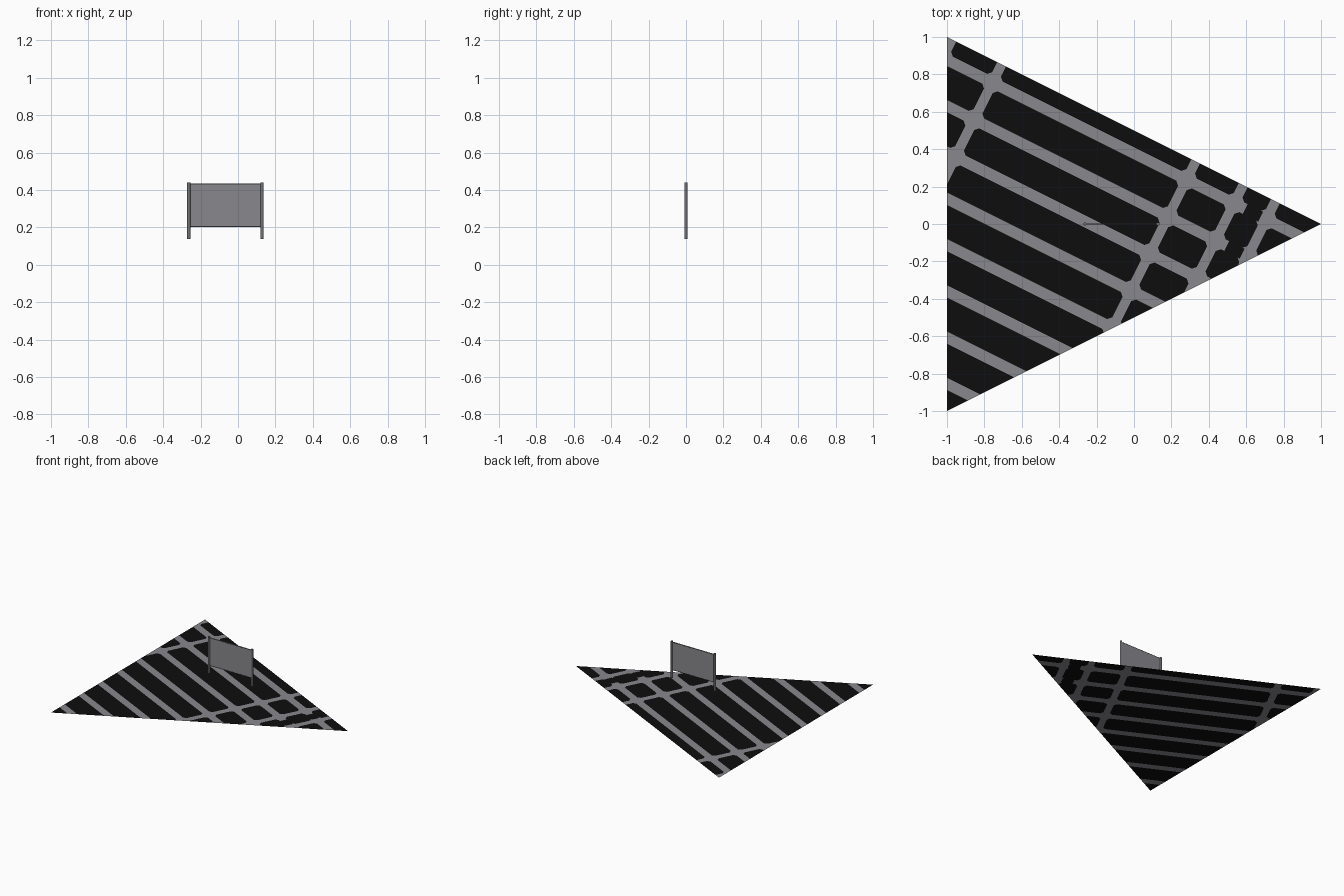
import bpy, bmesh, math
from mathutils import Vector

if "Cube" in bpy.data.objects:
    bpy.data.objects.remove(bpy.data.objects["Cube"])


def material(name, rgb):
    m = bpy.data.materials.new(name)
    m.diffuse_color = (*rgb, 1)
    m.use_nodes = True
    m.node_tree.nodes["Principled BSDF"].inputs["Base Color"].default_value = m.diffuse_color
    return m


BLACK = material("black ground", (0.004, 0.004, 0.004))
GREY = material("grey lines", (0.25, 0.245, 0.265))
DARK = material("dark grey posts", (0.17, 0.168, 0.175))

# Line grid in slanted coordinates: s = x + 2y, t = 2x - y
LONG = [0.755 - 0.495 * i for i in range(8)]     # long stripes, constant s
CROSS = [-2.935, -2.27, 0.325, 0.96, 1.39]       # cross lines, constant t
WS, WT, FILLET = 0.066, 0.058, 0.045
GAP = (1.11, 1.315)                              # break in the long stripes
S_DIR, T_DIR = Vector((1, 2, 0)), Vector((2, -1, 0))


def cut(bm, faces, normal, value):
    geom = set(faces)
    for f in faces:
        geom.update(f.edges)
        geom.update(f.verts)
    bmesh.ops.bisect_plane(bm, geom=list(geom), dist=1e-5,
                           plane_co=normal * (value / normal.length_squared),
                           plane_no=normal.normalized())


def offsets(face):
    c = face.calc_center_median()
    s, t = c.dot(S_DIR), c.dot(T_DIR)
    s0 = min(LONG, key=lambda v: abs(v - s))
    t0 = min(CROSS, key=lambda v: abs(v - t))
    return s, t, s0, t0


def in_corner(face):
    s, t, s0, t0 = offsets(face)
    return WS < abs(s - s0) < WS + FILLET and WT < abs(t - t0) < WT + FILLET


# Triangular ground sheet, sliced along the line edges
bm = bmesh.new()
bm.faces.new([bm.verts.new(p) for p in ((-1, 1, 0), (-1, -1, 0), (1, 0, 0))])
for lines, w, axis in ((LONG, WS, S_DIR), (CROSS, WT, T_DIR)):
    for v in lines:
        for d in (-w - FILLET, -w, w, w + FILLET):
            cut(bm, bm.faces[:], axis, v + d)
for g in GAP:
    cut(bm, bm.faces[:], T_DIR, g)

# Chamfered corners where lines cross
for f in [f for f in bm.faces if in_corner(f)]:
    s, t, s0, t0 = offsets(f)
    a, b = math.copysign(1, s - s0), math.copysign(1, t - t0)
    cut(bm, [f], a * S_DIR + b * T_DIR, a * s0 + b * t0 + WS + WT + FILLET)

# Colour by distance from the nearest line
for f in bm.faces:
    s, t, s0, t0 = offsets(f)
    ds, dt = abs(s - s0), abs(t - t0)
    stripe = ds < WS and not GAP[0] < t < GAP[1]
    fillet = in_corner(f) and ds + dt < WS + WT + FILLET
    f.material_index = int(stripe or dt < WT or fillet)
    if f.normal.z < 0:
        f.normal_flip()
mesh = bpy.data.meshes.new("ground")
bm.to_mesh(mesh)
bm.free()
mesh.materials.append(BLACK)
mesh.materials.append(GREY)
bpy.context.collection.objects.link(bpy.data.objects.new("ground", mesh))


def rod(name, r, length, loc, rot=(0, 0, 0), mat=DARK):
    bpy.ops.mesh.primitive_cylinder_add(vertices=12, radius=r, depth=length,
                                        location=loc, rotation=rot)
    o = bpy.context.object
    o.name = name
    o.data.materials.append(mat)
    bpy.ops.object.shade_smooth_by_angle(angle=math.radians(40))


# Hanging sign panel
bpy.ops.mesh.primitive_cube_add(size=1, location=(-0.066, 0, 0.319))
panel = bpy.context.object
panel.name = "sign_panel"
panel.scale = (0.376, 0.006, 0.228)
bpy.ops.object.transform_apply(location=False, rotation=False, scale=True)
panel.data.materials.append(GREY)

# Side posts and the rails joining them
for side, x in (("left", -0.263), ("right", 0.128)):
    rod(side + "_post", 0.009, 0.302, (x, 0, 0.289))
for side, z in (("bottom", 0.206), ("top", 0.431)):
    rod(side + "_rail", 0.004, 0.391, (-0.0675, 0, z), (0, math.pi / 2, 0))
